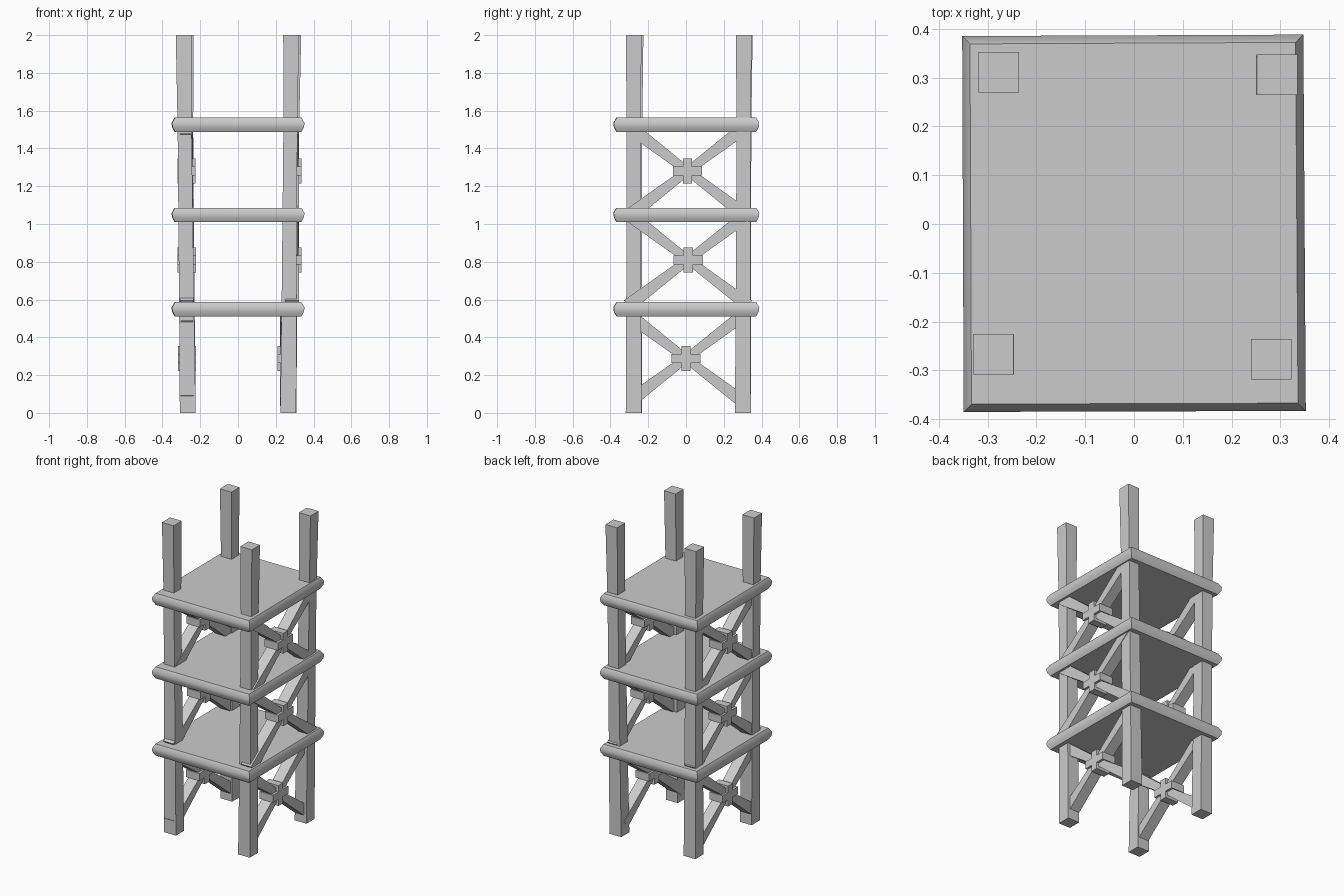
import bpy
import math

if "Cube" in bpy.data.objects:
    bpy.data.objects.remove(bpy.data.objects["Cube"])


def loft(name, rings, smooth=0):
    """Solid through a list of equal-length vertex rings, with end caps."""
    n = len(rings[0])
    verts = [v for r in rings for v in r]
    faces = [tuple(reversed(range(n))),
             tuple((len(rings) - 1) * n + i for i in range(n))]
    for k in range(len(rings) - 1):
        for i in range(n):
            j = (i + 1) % n
            faces.append((k * n + i, k * n + j, (k + 1) * n + j, (k + 1) * n + i))
    mesh = bpy.data.meshes.new(name)
    mesh.from_pydata(verts, [], faces)
    obj = bpy.data.objects.new(name, mesh)
    bpy.context.collection.objects.link(obj)
    if smooth:
        bpy.ops.object.select_all(action='DESELECT')
        obj.select_set(True)
        bpy.context.view_layer.objects.active = obj
        bpy.ops.object.shade_smooth_by_angle(angle=math.radians(smooth))
    return obj


def square(x, y, z, w):
    h = w / 2
    return [(x - h, y - h, z), (x + h, y - h, z), (x + h, y + h, z), (x - h, y + h, z)]


# Four slightly crooked posts: (name, foot centre, top centre)
posts = [("front_left_post", (-0.266, -0.274), (-0.288, -0.267)),
         ("front_right_post", (0.266, -0.277), (0.281, -0.277)),
         ("back_left_post", (-0.266, 0.302), (-0.277, 0.311)),
         ("back_right_post", (0.267, 0.301), (0.293, 0.306))]
for name, foot, top in posts:
    rings = []
    for z, w in ((0, 0.084), (0.55, 0.079), (1.5, 0.074), (2.0, 0.083)):
        t = z / 2
        rings.append(square(foot[0] + (top[0] - foot[0]) * t,
                            foot[1] + (top[1] - foot[1]) * t, z, w))
    loft(name, rings)

# Three shelves with a rounded, bulging rim
corners = [(-0.349, -0.385), (0.352, -0.383), (0.347, 0.388), (-0.352, 0.385)]
rim = [(-0.038, 0.017), (-0.013, 0.003), (0.010, 0.0), (0.038, 0.016)]
for label, zc in (("lower", 0.548), ("middle", 1.048), ("upper", 1.525)):
    rings = [[(x - math.copysign(d, x), y - math.copysign(d, y), zc + dz)
              for x, y in corners] for dz, d in rim]
    loft(label + "_shelf", rings, smooth=42)


def brace(name, xc, yc, zc, half_y, slope, half_x):
    """Diagonal bar, thinner at its middle."""
    s = math.hypot(1, slope)
    ny, nz = -slope / s, 1 / s
    rings = []
    for t, h in ((-1, 0.035), (0, 0.022), (1, 0.033)):
        y, z = yc + t * half_y, zc + t * half_y * slope
        rings.append([(xc + a * half_x, y + b * h * ny, z + b * h * nz)
                      for a, b in ((1, -1), (1, 1), (-1, 1), (-1, -1))])
    loft(name, rings)


def cross(name, xc, yc, zc):
    """Plus-shaped joint plate over the crossing."""
    a, y, z = 0.024, 0.078, 0.066
    outline = [(a, a), (a, z), (-a, z), (-a, a), (-y, a), (-y, -a),
               (-a, -a), (-a, -z), (a, -z), (a, -a), (y, -a), (y, a)]
    loft(name, [[(xc + dx, yc + p, zc + q) for p, q in reversed(outline)]
                for dx in (0.048, -0.048)][::1])


# X bracing on both sides of every storey
storeys = [("lower", 0.288, 0.295, -0.270, 0.258, 0.0),
           ("middle", 0.81, 0.318, -0.271, 0.287, 0.012),
           ("upper", 1.28, 0.295, -0.273, 0.287, 0.008)]
for label, zc, half, xl, xr, yc in storeys:
    for side, xc in (("left", xl), ("right", xr)):
        base = f"{label}_{side}"
        brace(base + "_rising_brace", xc, yc, zc, half, 0.76, 0.035)
        brace(base + "_falling_brace", xc, yc, zc, half, -0.76, 0.033)
        cross(base + "_cross_joint", xc, yc, zc)

# Make all normals point outward
for obj in bpy.context.collection.objects:
    bpy.ops.object.select_all(action='DESELECT')
    obj.select_set(True)
    bpy.context.view_layer.objects.active = obj
    bpy.ops.object.mode_set(mode='EDIT')
    bpy.ops.mesh.select_all(action='SELECT')
    bpy.ops.mesh.normals_make_consistent(inside=False)
    bpy.ops.object.mode_set(mode='OBJECT')
